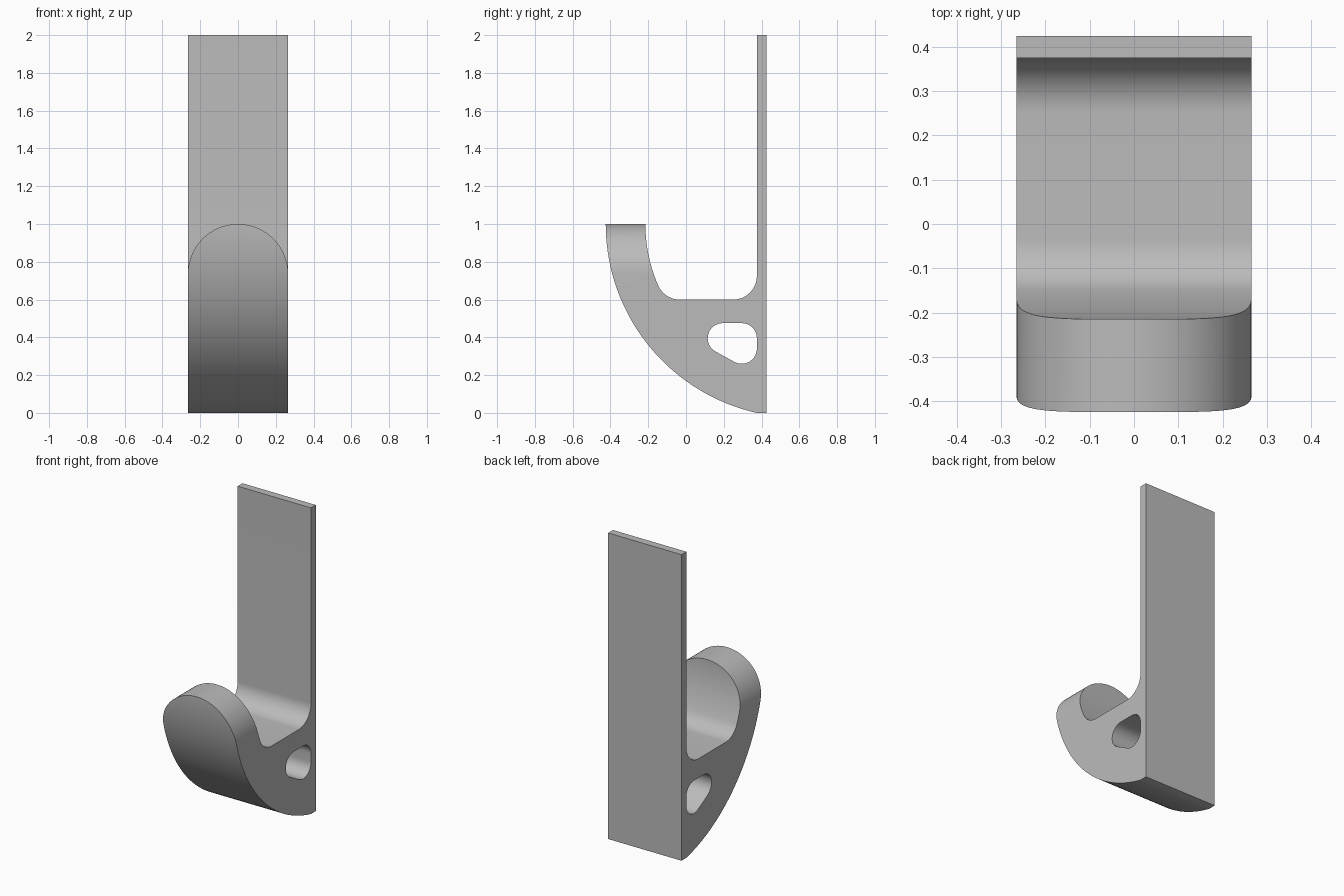
import bpy, bmesh
from math import cos, sin, pi, radians, atan2, hypot, sqrt

if "Cube" in bpy.data.objects:
    bpy.data.objects.remove(bpy.data.objects["Cube"], do_unlink=True)

HALF_W = 0.265             # half width of the hook
BACK, WALL = 0.425, 0.375  # back and front of the mounting plate
SEAT = 0.6                 # height of the hook floor
TIP = 1.0                  # height of the hook tip
FILLET = 0.125
ARC_Y, R_OUT, R_IN = 0.6, 1.025, 0.815  # shared centre of the hook curves


def arc(cx, cy, r, start, end, n):
    """Points on an arc, angles in radians."""
    angles = [start + (end - start) * i / n for i in range(n + 1)]
    return [(cx + r * cos(a), cy + r * sin(a)) for a in angles]


def prism(name, outline, place, lo, hi):
    """Extrude a 2D outline from lo to hi; place maps (u, v, depth) to xyz."""
    bm = bmesh.new()
    face = bm.faces.new([bm.verts.new(place(u, v, lo)) for u, v in outline])
    new = bmesh.ops.extrude_face_region(bm, geom=[face])["geom"]
    shift = [b - a for a, b in zip(place(0, 0, lo), place(0, 0, hi))]
    bmesh.ops.translate(bm, vec=shift,
                        verts=[g for g in new if isinstance(g, bmesh.types.BMVert)])
    bmesh.ops.recalc_face_normals(bm, faces=bm.faces)
    mesh = bpy.data.meshes.new(name)
    bm.to_mesh(mesh)
    bm.free()
    obj = bpy.data.objects.new(name, mesh)
    bpy.context.collection.objects.link(obj)
    return obj


def along_x(u, v, d):
    return (d, u, v)


def along_y(u, v, d):
    return (u, d, v)


# Side profile: plate, rounded seat, curved prong
fz = SEAT + FILLET
fy = ARC_Y - sqrt((R_IN - FILLET) ** 2 - (TIP - fz) ** 2)
meet = atan2(fz - TIP, fy - ARC_Y) + 2 * pi
bottom = 2 * pi - atan2(TIP, WALL - ARC_Y)
profile = [(BACK, 0), (BACK, 2), (WALL, 2)]
profile += arc(WALL - FILLET, fz, FILLET, 0, -pi / 2, 16)
profile += arc(fy, fz, FILLET, 3 * pi / 2, meet, 14)
profile += arc(ARC_Y, TIP, R_IN, meet, pi, 16)[1:]
profile += [(ARC_Y - R_IN, TIP + 0.05), (ARC_Y - R_OUT, TIP + 0.05)]
profile += arc(ARC_Y, TIP, R_OUT, pi, bottom, 48)
hook = prism("wall_hook", profile, along_x, -HALF_W, HALF_W)

# Rounded three-cornered hole through the sides
r = 0.08
left, top, low = (0.195, 0.395), (0.295, 0.395), (0.295, 0.34)
slant = atan2(low[1] - left[1], low[0] - left[0]) - pi / 2
hole = arc(*top, r, 0, pi / 2, 12)
hole += arc(*left, r, pi / 2, slant + 2 * pi, 20)
hole += arc(*low, r, slant, 0, 14)[:]
hole_cutter = prism("hole_cutter", hole, along_x, -0.5, 0.5)

# Semicircular end of the prong
arch = arc(0, TIP - HALF_W, HALF_W, 0, pi, 64)
base = TIP - HALF_W
arch += [(-0.4, base), (-0.4, 1.2), (0.4, 1.2), (0.4, base)]
tip_cutter = prism("tip_cutter", arch, along_y, -0.6, 0.1)

# Cut the shapes and keep only the finished mesh
for cutter in (hole_cutter, tip_cutter):
    mod = hook.modifiers.new(cutter.name, "BOOLEAN")
    mod.operation = "DIFFERENCE"
    mod.solver = "EXACT"
    mod.object = cutter
    cutter.hide_render = True
bpy.context.view_layer.update()
graph = bpy.context.evaluated_depsgraph_get()
finished = bpy.data.meshes.new_from_object(hook.evaluated_get(graph))
hook.modifiers.clear()
hook.data = finished
for cutter in (hole_cutter, tip_cutter):
    bpy.data.objects.remove(cutter, do_unlink=True)

# Plain grey finish
grey = bpy.data.materials.new("plain_grey")
grey.use_nodes = True
colour = (0.5, 0.5, 0.5, 1)
grey.diffuse_color = colour
grey.node_tree.nodes["Principled BSDF"].inputs["Base Color"].default_value = colour
hook.data.materials.clear()
hook.data.materials.append(grey)

# Smooth curves, sharp edges
bpy.ops.object.select_all(action="DESELECT")
hook.select_set(True)
bpy.context.view_layer.objects.active = hook
bpy.ops.object.shade_smooth_by_angle(angle=radians(30))
